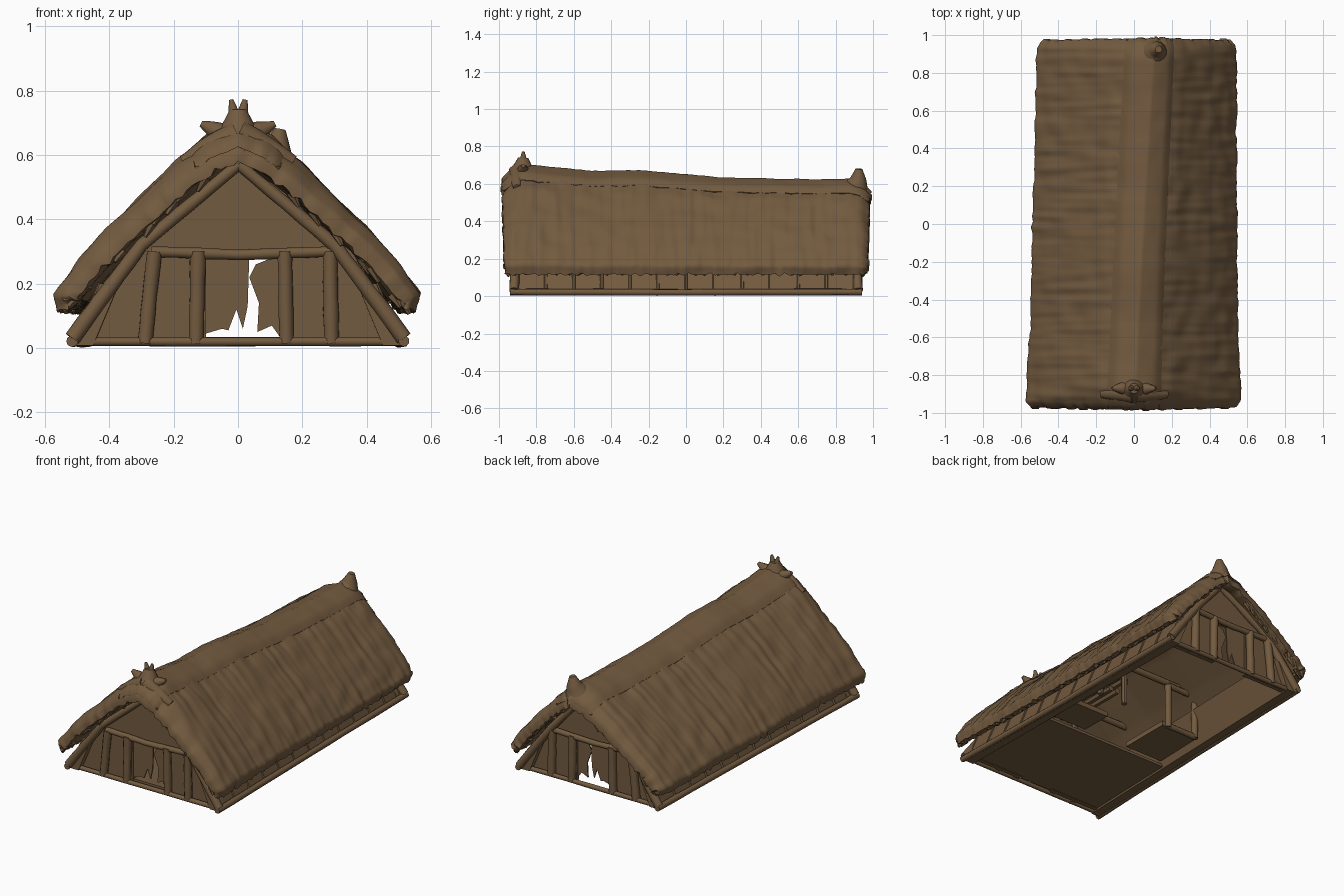
import bpy, bmesh, math, random
from mathutils import Vector, noise

if "Cube" in bpy.data.objects:
    bpy.data.objects.remove(bpy.data.objects["Cube"])

random.seed(4)
brown = bpy.data.materials.new("weathered_brown")
brown.diffuse_color = (0.17, 0.103, 0.05, 1)
brown.use_nodes = True
brown.node_tree.nodes["Principled BSDF"].inputs["Base Color"].default_value = brown.diffuse_color


def n(a, b, c=0.0):
    return noise.noise(Vector((a, b, c)))


def lerp(table, t):
    """Piecewise linear lookup; table rows are (t, value)."""
    for (a, va), (b, vb) in zip(table, table[1:]):
        if t <= b:
            k = max(0, (t - a) / (b - a))
            return va + (vb - va) * k
    return table[-1][1]


def finish(name, bm, angle=50):
    bmesh.ops.recalc_face_normals(bm, faces=bm.faces)
    me = bpy.data.meshes.new(name)
    bm.to_mesh(me)
    bm.free()
    me.materials.append(brown)
    ob = bpy.data.objects.new(name, me)
    bpy.context.collection.objects.link(ob)
    bpy.context.view_layer.objects.active = ob
    ob.select_set(True)
    bpy.ops.object.shade_smooth_by_angle(angle=math.radians(angle))
    ob.select_set(False)
    return ob


def log(name, pts, r0, r1=None, sides=9, lumps=0.15):
    """Rough round timber through pts, tapering from r0 to r1."""
    r1 = r0 if r1 is None else r1
    pts = [Vector(p) for p in pts]
    path = []
    for a, b in zip(pts, pts[1:]):
        path += [a.lerp(b, i / 6) for i in range(6)]
    path.append(pts[-1])
    bm, rings = bmesh.new(), []
    for i, p in enumerate(path):
        d = (path[min(i + 1, len(path) - 1)] - path[max(i - 1, 0)]).normalized()
        u = d.cross(Vector((0.3, 0.9, 0.2))).normalized()
        v = d.cross(u)
        r = r0 + (r1 - r0) * i / (len(path) - 1)
        ring = []
        for k in range(sides):
            a = math.tau * k / sides
            q = p + (u * math.cos(a) + v * math.sin(a)) * r
            ring.append(bm.verts.new(p + (q - p) * (1 + lumps * noise.noise(q * 14))))
        rings.append(ring)
    for A, B in zip(rings, rings[1:]):
        for k in range(sides):
            bm.faces.new((A[k], A[k - 1], B[k - 1], B[k]))
    bm.faces.new(rings[0])
    bm.faces.new(rings[-1])
    return finish(name, bm)


def prism(name, pts, y0, y1, shift=0):
    """Panel: x,z outline extruded from y0 to y1, far end shifted in x."""
    bm = bmesh.new()
    f = bm.faces.new([bm.verts.new((x, y0, z)) for x, z in pts])
    ext = bmesh.ops.extrude_face_region(bm, geom=[f])["geom"]
    bmesh.ops.translate(bm, vec=(shift, y1 - y0, 0), verts=[g for g in ext if isinstance(g, bmesh.types.BMVert)])
    return finish(name, bm, 30)


def box(name, x0, x1, y0, y1, z0, z1):
    return prism(name, [(x0, z0), (x1, z0), (x1, z1), (x0, z1)], y0, y1)


# Roof shape: ridge drifts to +x at the back, sags in height
RIDGE_Z = [(-1, .64), (-.87, .695), (-.75, .68), (-.5, .655), (-.25, .66), (.2, .62), (.7, .61), (.88, .615), (1, .575)]
PROFILE_X = [(0, 0), (.14, .1), (.28, .2), (.43, .3), (.58, .4), (.76, .5), (.92, .575), (1, .56)]
PROFILE_Z = [(0, .66), (.14, .62), (.28, .55), (.43, .457), (.58, .367), (.76, .262), (.92, .165), (1, .115)]


def ridge_x(y):
    return .11 * ((y + 1) / 2) ** 1.2


def surface(s, y):
    """Outer thatch surface, s from -1 (left eave) to 1 (right eave)."""
    t = abs(s)
    back = (y + 1) / 2
    front = max(0, (-y - .6) / .4) ** .5 * .025
    width = (.98 - .08 * back if s < 0 else .965 - .03 * back) + front
    x = math.copysign(lerp(PROFILE_X, t), s) * width
    x += ridge_x(y) * (1 - t) ** 1.3
    z = lerp(PROFILE_Z, t)
    z = .115 + (z - .115) * (lerp(RIDGE_Z, y) - .115) / .545
    return Vector((x, y, z))


def normal(s, y):
    d = surface(min(s + .05, 1), y) - surface(max(s - .05, -1), y)
    return Vector((-d.z, 0, d.x)).normalized()


def thatch(name, smax, out, fade, thick, ny, ns, rough, ylen):
    """Thick sheet on the roof, raised by out (less fade at its edges), ragged along all edges."""
    bm, rings = bmesh.new(), []
    for j in range(ny + 1):
        y = -ylen + 2 * ylen * j / ny
        end = max(0, 1 - (ylen - abs(y)) / .07)
        outer, inner = [], []
        for i in range(ns + 1):
            c = 2 * i / ns - 1
            s = smax * c
            edge = max(0, (abs(c) - .9) * 10)
            p, nn = surface(s, y), normal(s, y)
            bump = rough * (n(y * 28, s * 2) + n(y * 9, s * 9, 3) + .6 * edge * n(y * 60, s * 30))
            ragged = math.copysign(end, y) * (.018 * n(s * 22, y) - .015 * abs(s))
            rise = out - fade * c ** 4
            th = thick * (1 - .35 * edge)
            a = p + nn * (rise + bump - .03 * end ** 2)
            b = p + nn * (rise - th + .015 * end ** 2 + rough * end * n(s * 25, 7) * 2)
            for q in (a, b):
                q.y += ragged
                q.z += edge * rough * 2 * n(y * 35, 5)
            outer.append(bm.verts.new(a))
            inner.append(bm.verts.new(b))
        rings.append((outer, inner))
    for (o, i_), (o2, i2) in zip(rings, rings[1:]):
        for k in range(ns):
            bm.faces.new((o[k], o[k + 1], o2[k + 1], o2[k]))
            bm.faces.new((i_[k], i2[k], i2[k + 1], i_[k + 1]))
        for k in (0, ns):
            bm.faces.new((o[k], o2[k], i2[k], i_[k]))
    for o, i_ in (rings[0], rings[-1]):
        for k in range(ns):
            bm.faces.new((o[k], i_[k], i_[k + 1], o[k + 1]))
    return finish(name, bm, 60)


thatch("thatch_roof", 1, 0, 0, .08, 150, 72, .008, .985)
thatch("ridge_cap", .2, .014, .012, .05, 70, 24, .003, .985)

# Loose straw tufts along rakes and eaves
for side in (-1, 1):
    for i in range(16):
        s = side * (.15 + .8 * i / 16)
        for y in (-.95, .95):
            p = surface(s, y) - normal(s, y) * random.uniform(.05, .075)
            log("rake_tuft", [p, p + Vector((side * .025, random.uniform(-.015, .015), -random.uniform(.025, .05)))], .017, .006, 6)
    for i in range(26):
        p = surface(side * .98, -.93 + 1.86 * i / 25) - normal(side * .98, 0) * .03
        log("eave_tuft", [p, p + Vector((0, random.uniform(-.03, .03), -.025))], .018, .007, 6)

# Horned finial at the front, plain peak at the back
log("front_finial", [(0, -.885, .60), (0, -.875, .67), (0, -.87, .74)], .1, .027, 14, .05)
for side in (-1, 1):
    log("finial_prong", [(side * .008, -.87, .70), (side * .022, -.87, .772)], .026, .007)
    log("finial_horn", [(0, -.875, .64), (side * .07, -.87, .675), (side * .115, -.87, .697)], .05, .01)
    log("finial_skirt", [(0, -.9, .66), (side * .1, -.9, .615), (side * .17, -.9, .575)], .05, .025)
log("back_finial", [(.11, .905, .57), (.12, .92, .62), (.13, .925, .68)], .075, .018, 14, .05)

# Gable ends: panels, posts, rafters, torn hangings (the back is narrower on the left)
for f, end in ((-1, "front"), (1, "back")):
    left = -.515 if f < 0 else -.46
    right = .515 if f < 0 else .495
    ax = ridge_x(f * .9) * .9
    top = .57 if f < 0 else .53
    y0, y1 = f * .86, f * .885
    prism(end + "_left_panel", [(left, .015), (-.1, .015), (-.1, .3), (left + .175, .3)], y0, y1)
    prism(end + "_right_panel", [(.13, .015), (right, .015), (right - .16, .3), (.13, .3)], y0, y1)
    prism(end + "_upper_panel", [(left + .16, .29), (right - .15, .29), (ax, top + .015)], y0, y1)
    for x0, x1 in ((-.29, -.26), (-.13, -.125), (.15, .145), (.29, .285)):
        log(end + "_post", [(x0, f * .9, .015), (x1, f * .9, .3)], .024)
    log(end + "_lintel", [(-.27, f * .9, .3), (0, f * .9, .29), (.31, f * .9, .3)], .017)
    log(end + "_sill", [(left, f * .905, .02), (right, f * .905, .02)], .014)
    for foot, hip in ((left, left + .215), (right, right - .215)):
        log(end + "_rafter", [(foot, f * .92, .03), (hip, f * .905, .32), (ax, f * .89, top)], .026, .018)
    prism(end + "_left_hanging", [(-.1, .29), (.035, .285), (.03, .13), (.015, .06), (-.005, .12), (-.03, .055), (-.05, .06), (-.1, .045)], f * .87, f * .878)
    prism(end + "_right_hanging", [(.055, .26), (.13, .29), (.13, .035), (.105, .07), (.06, .05), (.065, .14), (.035, .22)], f * .865, f * .873)

# Low leaning side walls with faint plank ribs and ground logs
for side, x0, x1 in ((-1, .515, .46), (1, .515, .495)):
    wall = [(.51, .008), (.45, .008), (.37, .2), (.43, .2)]
    prism("side_wall", [(side * x, z) for x, z in wall], -.92, .92, side * (x1 - x0))
    log("ground_log", [(side * x0, -.94, .022), (side * ((x0 + x1) / 2 - .005), 0, .02), (side * x1, .94, .022)], .018)
    for i in range(13):
        x = x0 + (x1 - x0) * i / 12
        y = -.9 + 1.8 * i / 12
        log("wall_rib", [(side * (x - .012), y, .012), (side * (x - .09), y, .2)], .011, None, 6)

# Interior: partial floor, bench, bunks, partition frame and roof timbers
box("front_floor", -.46, .46, -.88, -.25, .018, .035)
box("side_bench", -.43, -.15, -.25, .08, .05, .08)
box("low_bench", .16, .44, -.25, -.05, .05, .08)
for z, x in ((.1, .4), (.2, .34)):
    for k in range(4):
        log("bunk_slat", [(x - .05 * k, -.3, z), (x - .05 * k, .15, z)], .018, None, 6)
for y in (-.3, .15):
    for x in (.2, .38):
        log("bunk_post", [(x, y, .03), (x, y, .25)], .018, None, 7)
for x in (-.36, -.16):
    log("partition_post", [(x, .12, .02), (x, .12, .3)], .02)
for z in (.03, .3):
    log("partition_rail", [(-.36, .12, z), (-.16, .12, z)], .018)
for y in (-.45, .1):
    log("tie_beam", [(-.33, y, .33), (.34, y, .33)], .02)
